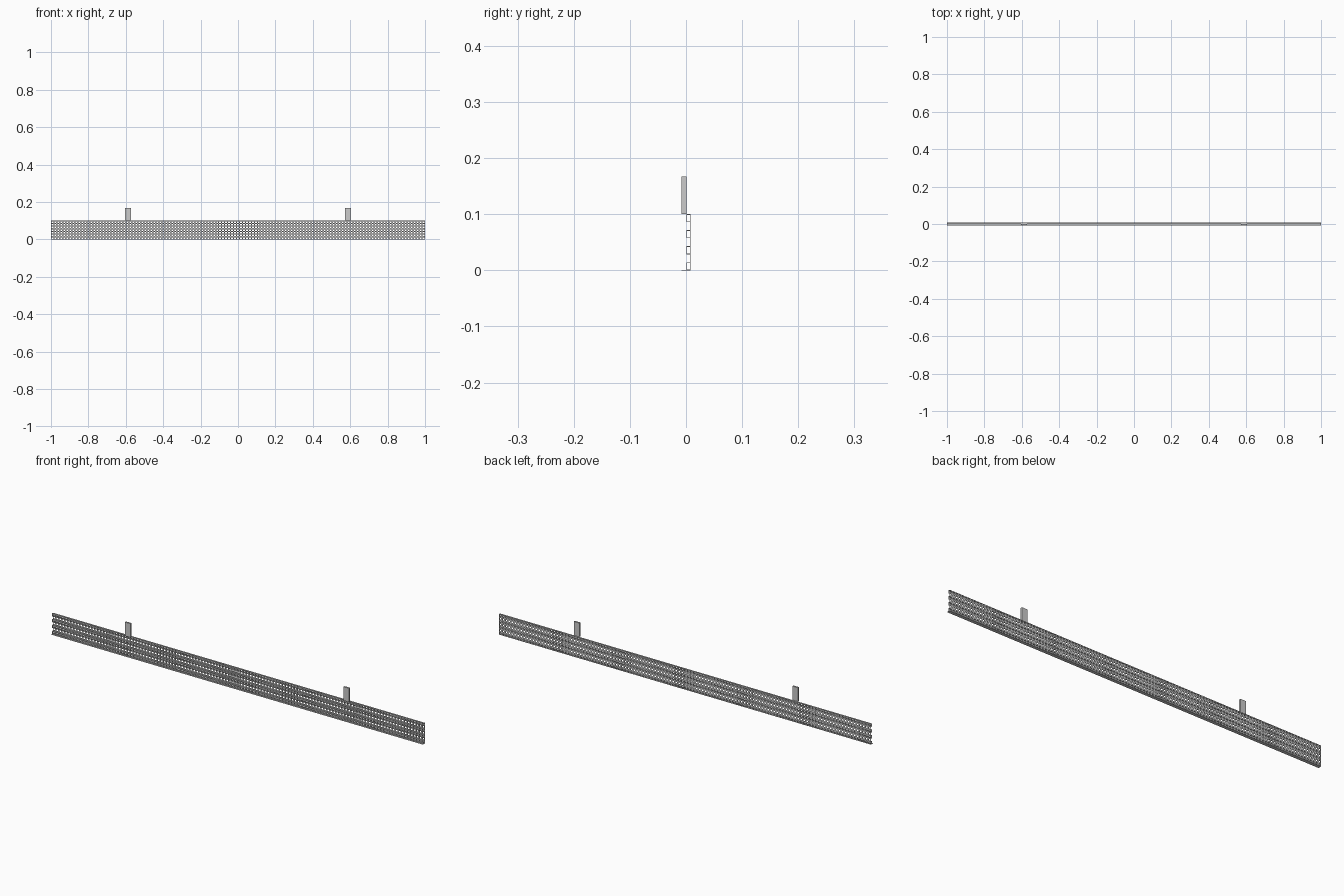
import bpy
import bmesh
from mathutils import Matrix, Vector

if "Cube" in bpy.data.objects:
    bpy.data.objects.remove(bpy.data.objects["Cube"])


def finish(name, bm):
    mesh = bpy.data.meshes.new(name)
    bm.to_mesh(mesh)
    bm.free()
    ob = bpy.data.objects.new(name, mesh)
    bpy.context.collection.objects.link(ob)
    return ob


def make(name, boxes):
    bm = bmesh.new()
    for lo, hi in boxes:
        lo, hi = Vector(lo), Vector(hi)
        m = Matrix.Translation((lo + hi) / 2) @ Matrix.Diagonal((*(hi - lo), 1))
        bmesh.ops.create_cube(bm, size=1, matrix=m)
    return finish(name, bm)


def stops(start, end, count, hole):
    """Alternating solid / hole coordinates along one axis."""
    pitch = (end - start) / count
    mids = [start + (i + 0.5) * pitch for i in range(count)]
    return [start] + [m + s * hole / 2 for m in mids for s in (-1, 1)] + [end]


def perforated(name, y, z0, z1, rows, cols, thick):
    """Flat strip with rows of square holes, thickened backwards from y."""
    bm = bmesh.new()
    xs, zs = stops(-1, 1, cols, 0.0085), stops(z0, z1, rows, 0.0075)
    v = [[bm.verts.new((x, y, z)) for z in zs] for x in xs]
    for i in range(len(xs) - 1):
        for j in range(len(zs) - 1):
            if not (i % 2 and j % 2):
                bm.faces.new((v[i][j], v[i + 1][j], v[i + 1][j + 1], v[i][j + 1]))
    ob = finish(name, bm)
    mod = ob.modifiers.new("thickness", "SOLIDIFY")
    mod.thickness = thick
    mod.offset = -1
    return ob


HEIGHT, DEPTH, SKIN = 0.1, 0.008, 0.0012
FRONT = 0.0005
COLS = 125
rib = HEIGHT / 7

# perforated back sheet
perforated("back_sheet", DEPTH - SKIN, 0, HEIGHT, 7, COLS, SKIN)

# four hollow ribs: perforated face plus thin top and bottom webs
for i in range(4):
    z0, z1 = 2 * i * rib, (2 * i + 1) * rib
    perforated(f"rib_face_{i + 1}", FRONT, z0, z1, 1, COLS, SKIN)
    make(f"rib_webs_{i + 1}", [
        ((-1, FRONT + SKIN, a), (1, DEPTH - SKIN, a + SKIN)) for a in (z0, z1 - SKIN)])

# thin flange along the bottom front edge
make("bottom_flange", [((-1, -DEPTH, 0), (1, 0.001, 0.0006))])

# two tabs above the panel
for side, x in (("left", -0.588), ("right", 0.588)):
    make(side + "_tab", [((x - 0.015, -DEPTH, HEIGHT), (x + 0.015, FRONT, 0.167))])
